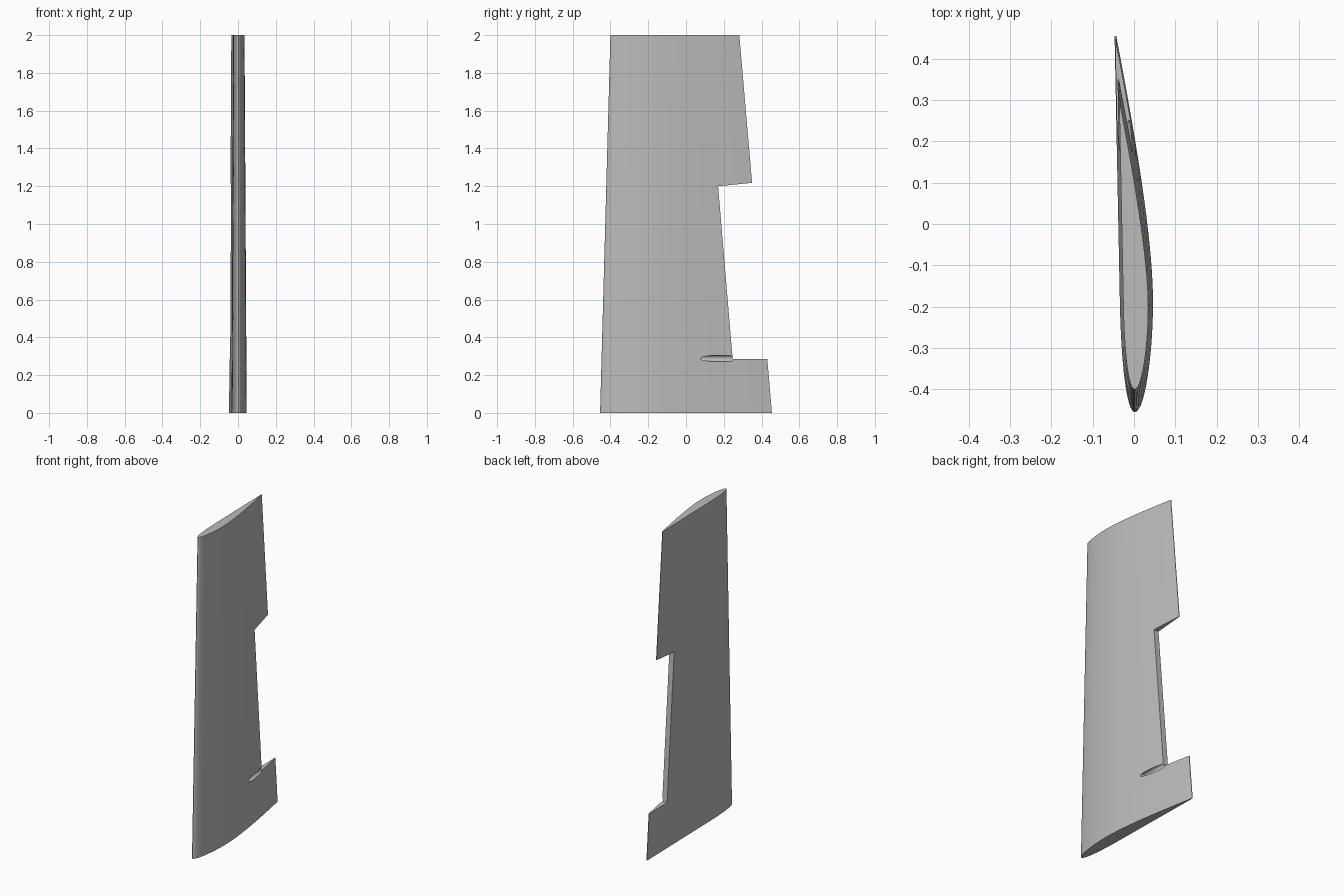
import bpy, bmesh, math
from mathutils import Vector
from mathutils.geometry import interpolate_bezier

cube = bpy.data.objects.get("Cube")
if cube:
    bpy.data.objects.remove(cube, do_unlink=True)

grey = bpy.data.materials.new("light grey")
grey.use_nodes = True
grey.diffuse_color = (0.5, 0.5, 0.5, 1)
grey.node_tree.nodes["Principled BSDF"].inputs["Base Color"].default_value = (0.5, 0.5, 0.5, 1)


def loft(name, ring_a, ring_b):
    """Closed solid between two matching rings of points."""
    bm = bmesh.new()
    a = [bm.verts.new(p) for p in ring_a]
    b = [bm.verts.new(p) for p in ring_b]
    n = len(a)
    bm.faces.new(a)
    bm.faces.new(b)
    for i in range(n):
        j = (i + 1) % n
        bm.faces.new((a[i], a[j], b[j], b[i]))
    bmesh.ops.recalc_face_normals(bm, faces=bm.faces)
    mesh = bpy.data.meshes.new(name)
    bm.to_mesh(mesh)
    bm.free()
    mesh.materials.append(grey)
    obj = bpy.data.objects.new(name, mesh)
    bpy.context.collection.objects.link(obj)
    return obj


def rod(name, start, end, radius, sides=32):
    """Cylinder between two points."""
    start, end = Vector(start), Vector(end)
    turn = (end - start).to_track_quat('Z', 'Y')
    ring = [turn @ Vector((radius * math.cos(math.tau * i / sides),
                           radius * math.sin(math.tau * i / sides), 0))
            for i in range(sides)]
    return loft(name, [start + p for p in ring], [end + p for p in ring])


def curve(points, count):
    return interpolate_bezier(*[Vector((x, y, 0)) for x, y in points], count)


# Aerofoil section: rounded nose, curved outer side, nearly flat inner side
nose, crest, flat = (0.002, -0.455), (0.046, -0.19), (-0.034, -0.2)
outer_nose = curve([nose, (0.027, -0.455), (0.046, -0.31), crest], 16)
outer_tail = curve([crest, (0.046, -0.03), (0, 0.23), (-0.043, 0.455)], 20)
inner_nose = curve([nose, (-0.016, -0.455), (-0.03, -0.36), flat], 16)
section = outer_nose + outer_tail[1:] + [Vector((-0.047, 0.455, 0))] + inner_nose[:0:-1]

# Tapered wing panel
taper = 0.75
tip_shift = Vector((0, -0.059, 2))
wing = loft("wing_panel", section, [p * taper + tip_shift for p in section])

# Cutters: control surface opening, rod groove and spar hole
opening = [(0.247, 0.285), (0.17, 1.2), (0.35, 1.218), (0.6, 1.243), (0.6, 0.285)]
cutters = [
    loft("opening_cutter", [(-0.2, y, z) for y, z in opening], [(0.2, y, z) for y, z in opening]),
    rod("groove_cutter", (0.003, 0.08, 0.288), (0.003, 0.25, 0.288), 0.017),
    rod("spar_hole_cutter", (0.004, -0.13, -0.1), (0.004, -0.13, 0.3), 0.008),
]
for cutter in cutters:
    cutter.hide_render = True
    cutter.hide_viewport = True
    mod = wing.modifiers.new(cutter.name, 'BOOLEAN')
    mod.operation = 'DIFFERENCE'
    mod.solver = 'EXACT'
    mod.object = cutter

# Bake the cuts, then remove the cutters
bpy.context.view_layer.update()
graph = bpy.context.evaluated_depsgraph_get()
cut_mesh = bpy.data.meshes.new_from_object(wing.evaluated_get(graph))
wing.modifiers.clear()
wing.data = cut_mesh
for cutter in cutters:
    bpy.data.objects.remove(cutter, do_unlink=True)

# Smooth skin with crisp edges
bpy.ops.object.select_all(action='DESELECT')
wing.select_set(True)
bpy.context.view_layer.objects.active = wing
bpy.ops.object.shade_smooth_by_angle(angle=math.radians(30))
